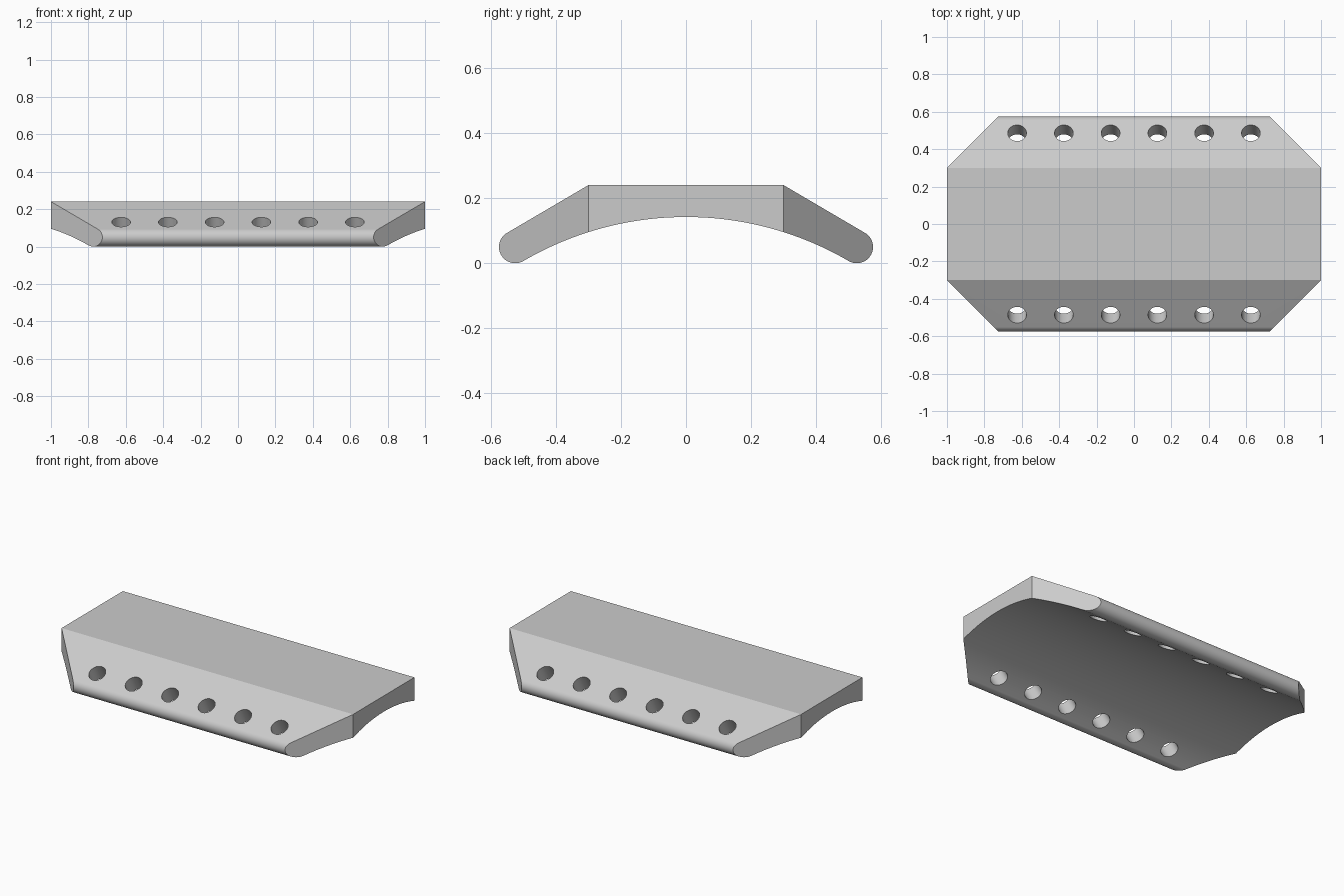
import bpy, bmesh, math
from mathutils import Matrix, Vector

if "Cube" in bpy.data.objects:
    bpy.data.objects.remove(bpy.data.objects["Cube"])

grey = bpy.data.materials.new("light grey")
grey.diffuse_color = (0.6, 0.6, 0.6, 1)
grey.use_nodes = True
grey.node_tree.nodes["Principled BSDF"].inputs["Base Color"].default_value = grey.diffuse_color

TOP, FLAT = 0.24, 0.3            # height and half width of the flat top
CY, CZ, R = 0.525, 0.05, 0.05    # rounded lower edge
CROWN = 0.142                    # underside arch height
dz = CROWN - CZ
ARC = (CY**2 + dz**2 - R**2) / (2 * (dz + R))   # arch tangent to the rounded edge
ARC_Z = CROWN - ARC
tilt = math.atan2(CY, CZ - ARC_Z)


def arch(a):
    return (ARC * math.sin(a), ARC_Z + ARC * math.cos(a))


# Half profile (y, z): top corner, rounded edge, arch to the corner, arch to the middle
a0, a1 = math.radians(60), -math.pi / 2 - tilt
knee = math.asin(FLAT / ARC)
wing = [(FLAT, TOP)]
wing += [(CY + R * math.cos(a0 + (a1 - a0) * i / 36),
          CZ + R * math.sin(a0 + (a1 - a0) * i / 36)) for i in range(37)]
wing += [arch(tilt + (knee - tilt) * i / 14) for i in range(1, 15)]
half = wing + [arch(knee * (1 - i / 14)) for i in range(1, 15)]
profile = half + [(-y, z) for y, z in half[-2::-1]]
n, w = len(profile), len(wing)

# Body: profile swept along x, ends mitred at 45 degrees beyond the flat top
bm = bmesh.new()
ends = []
for s in (-1, 1):
    ends.append([bm.verts.new((s * min(1, 1 + FLAT - abs(y)), y, z)) for y, z in profile])
for i in range(n):
    j = (i + 1) % n
    bm.faces.new((ends[0][i], ends[0][j], ends[1][j], ends[1][i]))
for e in ends:
    bm.faces.new(e[:w])
    bm.faces.new([e[0]] + e[w - 1:n - w + 1] + [e[-1]])
    bm.faces.new(e[n - w:])
bmesh.ops.recalc_face_normals(bm, faces=bm.faces)


def make_object(name, bm):
    mesh = bpy.data.meshes.new(name)
    bm.to_mesh(mesh)
    bm.free()
    mesh.materials.append(grey)
    ob = bpy.data.objects.new(name, mesh)
    bpy.context.collection.objects.link(ob)
    return ob


body = make_object("arched_plate", bm)

# Cutters: six holes per sloping side, square to the slope
bm = bmesh.new()
for side in (-1, 1):
    for i in range(6):
        x = -0.625 + 0.25 * i
        m = (Matrix.Translation(Vector((x, side * 0.487, 0.132)))
             @ Matrix.Rotation(-side * math.radians(30), 4, 'X'))
        bmesh.ops.create_cone(bm, cap_ends=True, segments=40, radius1=0.05,
                              radius2=0.05, depth=0.5, matrix=m)
cutter = make_object("hole_cutters", bm)
cutter.hide_render = True

mod = body.modifiers.new("holes", 'BOOLEAN')
mod.operation = 'DIFFERENCE'
mod.solver = 'EXACT'
mod.object = cutter
bpy.context.view_layer.objects.active = body
body.select_set(True)
bpy.ops.object.modifier_apply(modifier=mod.name)
bpy.data.objects.remove(cutter)
bpy.ops.object.shade_smooth_by_angle(angle=math.radians(20))
